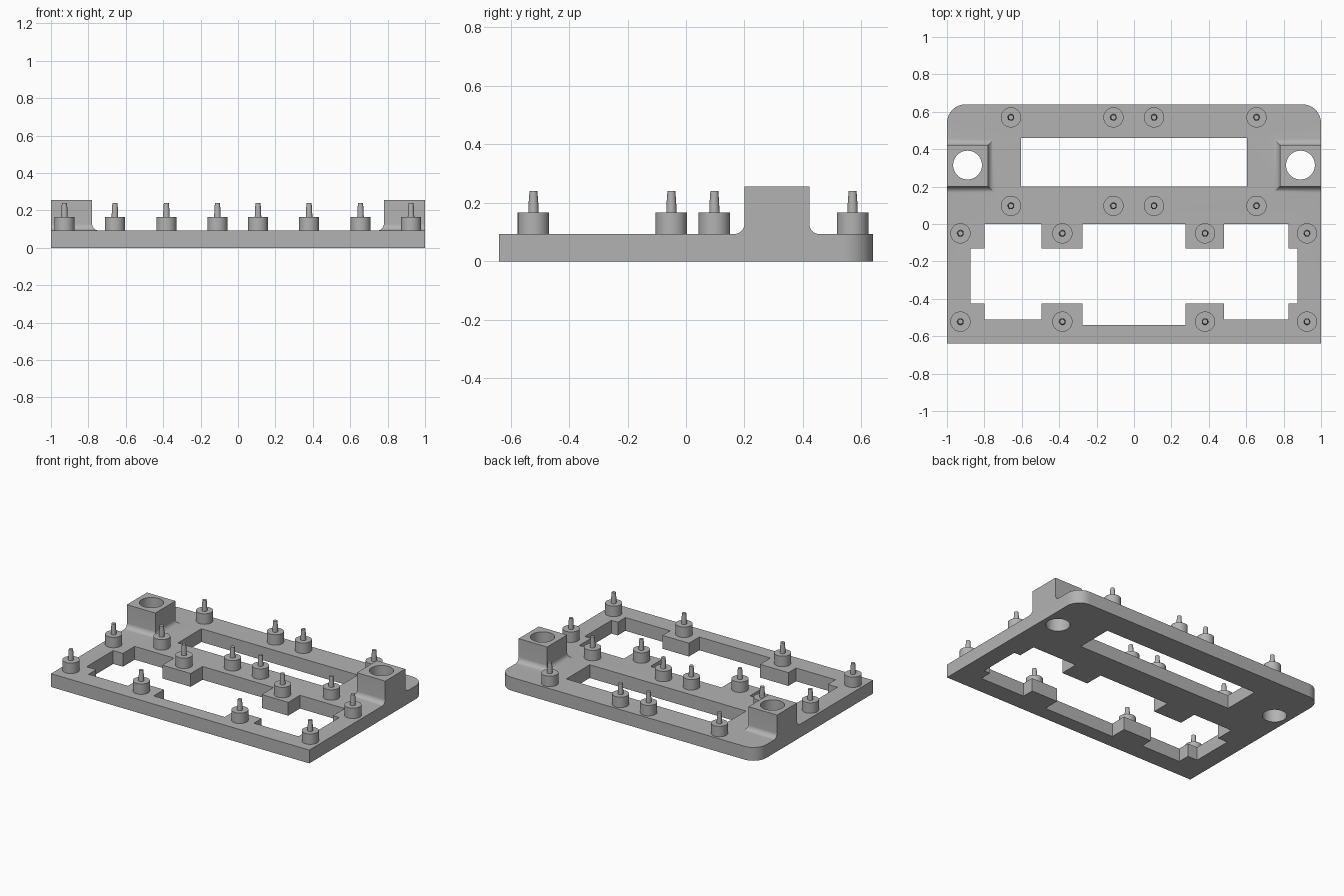
import bpy, bmesh, math

cube = bpy.data.objects.get("Cube")
if cube:
    bpy.data.objects.remove(cube, do_unlink=True)

GREY = (0.45, 0.45, 0.45, 1)
mat = bpy.data.materials.new("plain grey")
mat.use_nodes = True
mat.diffuse_color = GREY
mat.node_tree.nodes["Principled BSDF"].inputs["Base Color"].default_value = GREY

TOP = 0.093          # plate thickness
BLOCK_TOP = 0.255
HOLE_X, HOLE_Y = 0.89, 0.315


def loft(name, rings):
    """Skin a stack of equal rings and cap both ends."""
    bm = bmesh.new()
    loops = [[bm.verts.new(p) for p in ring] for ring in rings]
    n = len(loops[0])
    for low, high in zip(loops, loops[1:]):
        for i in range(n):
            j = (i + 1) % n
            bm.faces.new((low[i], low[j], high[j], high[i]))
    bm.faces.new(loops[0][::-1])
    bm.faces.new(loops[-1])
    bmesh.ops.recalc_face_normals(bm, faces=bm.faces[:])
    mesh = bpy.data.meshes.new(name)
    bm.to_mesh(mesh)
    bm.free()
    mesh.materials.append(mat)
    obj = bpy.data.objects.new(name, mesh)
    bpy.context.collection.objects.link(obj)
    return obj


def prism(name, outline, z0, z1):
    return loft(name, [[(x, y, z) for x, y in outline] for z in (z0, z1)])


def circle(x, y, r, n=32):
    return [(x + r * math.cos(math.tau * i / n), y + r * math.sin(math.tau * i / n))
            for i in range(n)]


def lathe(name, x, y, profile):
    return loft(name, [[(px, py, z) for px, py in circle(x, y, r)] for r, z in profile])


def combine(target, tool, operation):
    """Apply a boolean and remove the tool."""
    tool.hide_render = True
    mod = target.modifiers.new("boolean", "BOOLEAN")
    mod.operation, mod.solver, mod.object = operation, "EXACT", tool
    bpy.context.view_layer.objects.active = target
    bpy.ops.object.modifier_apply(modifier=mod.name)
    bpy.data.objects.remove(tool, do_unlink=True)


def smooth(obj):
    bpy.ops.object.select_all(action="DESELECT")
    obj.select_set(True)
    bpy.context.view_layer.objects.active = obj
    bpy.ops.object.shade_smooth_by_angle(angle=math.radians(30))


# Base plate with rounded back corners
R = 0.1
arc = [math.pi / 2 * i / 10 for i in range(11)]
right = [(1 - R + R * math.cos(a), 0.64 - R + R * math.sin(a)) for a in arc]
left = [(-x, y) for x, y in reversed(right)]
plate = prism("base_plate", [(-1, -0.64), (1, -0.64)] + right + left, 0, TOP)

# Long rear window
window = [(-0.605, 0.2), (0.605, 0.2), (0.605, 0.46), (-0.605, 0.46)]
combine(plate, prism("rear_window", window, -0.1, 0.5), "DIFFERENCE")

# Stepped front opening, leaving pads under the pegs
opening = [
    (-0.80, 0), (-0.80, -0.13), (-0.875, -0.13), (-0.875, -0.425), (-0.80, -0.425),
    (-0.80, -0.51), (-0.495, -0.51), (-0.495, -0.425), (-0.275, -0.425), (-0.275, -0.54),
    (0.275, -0.54), (0.275, -0.425), (0.48, -0.425), (0.48, -0.51), (0.826, -0.51),
    (0.826, -0.425), (0.875, -0.425), (0.875, -0.13), (0.826, -0.13), (0.826, 0),
    (0.48, 0), (0.48, -0.13), (0.275, -0.13), (0.275, 0),
    (-0.275, 0), (-0.275, -0.13), (-0.495, -0.13), (-0.495, 0)]
combine(plate, prism("front_opening", opening, -0.1, 0.5), "DIFFERENCE")

# Raised side blocks with filleted feet, flush with the plate sides
F = 0.035
steps = [(F * (1 - math.sin(a)), TOP + F * (1 - math.cos(a))) for a in arc]
steps = [(F, TOP - 0.02)] + steps + [(0, BLOCK_TOP)]
for s in (-1, 1):
    rings = [[(s, 0.2 - d, z), (s * (0.78 - d), 0.2 - d, z),
              (s * (0.78 - d), 0.422 + d, z), (s, 0.422 + d, z)] for d, z in steps]
    combine(plate, loft("side_block", rings), "UNION")

# Bores through both blocks
for s in (-1, 1):
    combine(plate, prism("bore", circle(s * HOLE_X, HOLE_Y, 0.077, 48), -0.1, 0.5),
            "DIFFERENCE")
smooth(plate)

# Standoff pegs: round boss with a thin pin
PEG = [(0.054, TOP - 0.01), (0.054, 0.166), (0.0175, 0.166),
       (0.0165, 0.2), (0.0135, 0.24)]
rows = [((-0.658, -0.11, 0.107, 0.655), (0.57, 0.097)),
        ((-0.928, -0.383, 0.38, 0.925), (-0.05, -0.522))]
for xs, ys in rows:
    for y in ys:
        for x in xs:
            smooth(lathe("standoff_peg", x, y, PEG))
